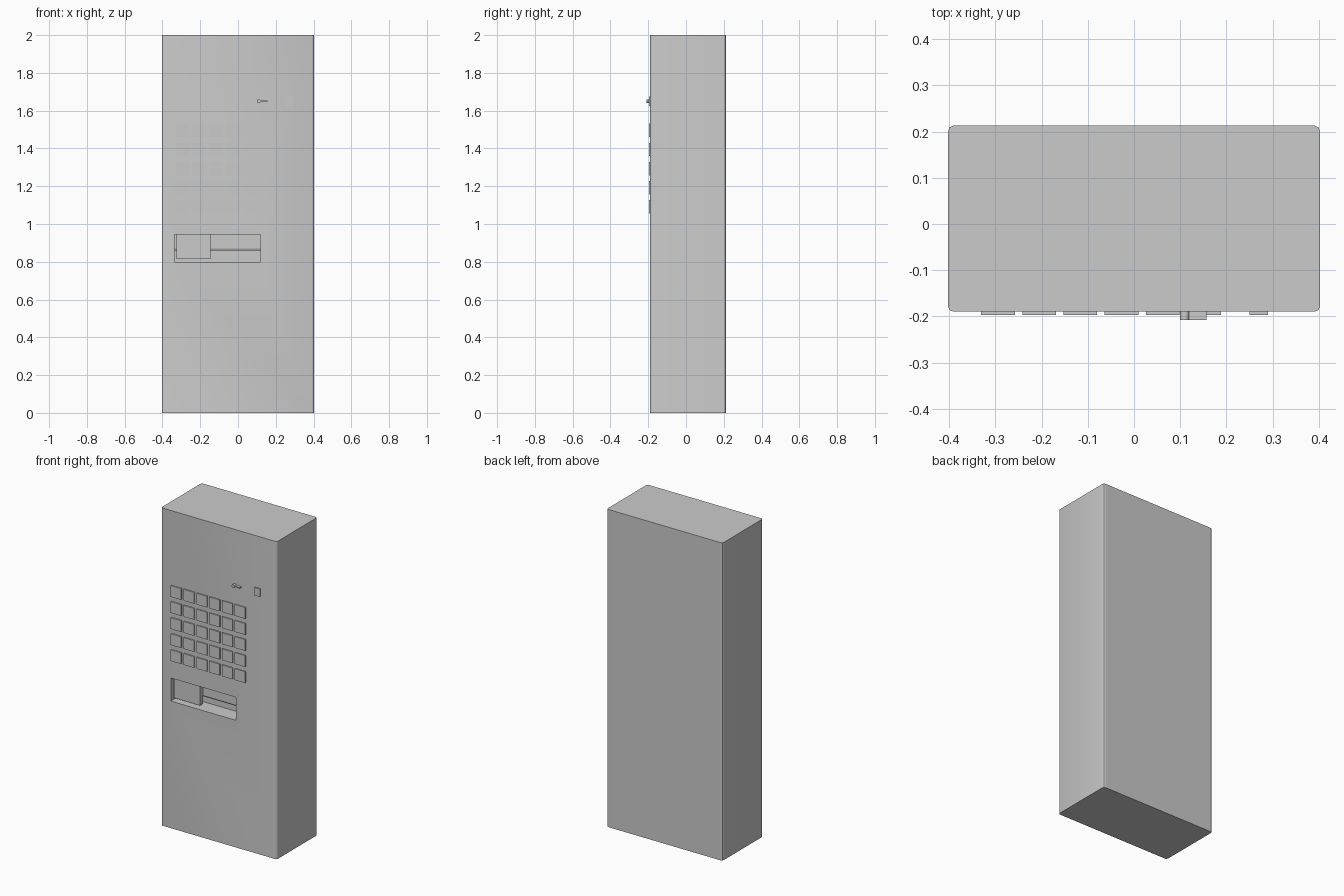
import bpy
import bmesh
from math import radians, pi
from mathutils import Matrix

cube = bpy.data.objects.get("Cube")
if cube:
    bpy.data.objects.remove(cube, do_unlink=True)

grey = bpy.data.materials.new("plain_grey")
grey.use_nodes = True
grey.diffuse_color = (0.6, 0.6, 0.6, 1)
grey.node_tree.nodes["Principled BSDF"].inputs["Base Color"].default_value = (0.6, 0.6, 0.6, 1)


def finish(name, bm):
    bmesh.ops.recalc_face_normals(bm, faces=bm.faces)
    mesh = bpy.data.meshes.new(name)
    bm.to_mesh(mesh)
    bm.free()
    mesh.materials.append(grey)
    obj = bpy.data.objects.new(name, mesh)
    bpy.context.collection.objects.link(obj)
    return obj


def add_box(bm, xs, ys, zs):
    lo, hi = zip(xs, ys, zs)
    verts = bmesh.ops.create_cube(bm, size=1)["verts"]
    for v in verts:
        v.co = [l + (c + 0.5) * (h - l) for c, l, h in zip(v.co, lo, hi)]


def box(name, xs, ys, zs):
    bm = bmesh.new()
    add_box(bm, xs, ys, zs)
    return finish(name, bm)


def extrude(name, outline, offset):
    bm = bmesh.new()
    face = bm.faces.new([bm.verts.new(p) for p in outline])
    made = bmesh.ops.extrude_face_region(bm, geom=[face])["geom"]
    bmesh.ops.translate(bm, vec=offset,
                        verts=[g for g in made if isinstance(g, bmesh.types.BMVert)])
    return finish(name, bm)


HALF, FRONT, SEAM, BACK = 0.403, -0.19, 0.2, 0.213

# Cabinet with softened vertical front edges
c = 0.012
right_edge = [(HALF - c, FRONT), (HALF - c * 0.3, FRONT + c * 0.3), (HALF, FRONT + c), (HALF, SEAM)]
outline = right_edge + [(-x, y) for x, y in reversed(right_edge)]
cabinet = extrude("cabinet", [(x, y, 0) for x, y in outline], (0, 0, 2))

# Delivery recess cut into the cabinet
cutter = box("recess_cutter", (-0.335, 0.12), (-0.3, -0.09), (0.80, 0.945))
cutter.hide_render = True
cut = cabinet.modifiers.new("recess", "BOOLEAN")
cut.object = cutter
cut.solver = "EXACT"
bpy.context.view_layer.objects.active = cabinet
cabinet.select_set(True)
bpy.ops.object.modifier_apply(modifier=cut.name)
bpy.data.objects.remove(cutter, do_unlink=True)
bpy.ops.object.shade_smooth_by_angle(angle=radians(50))

# Back panel with softened outer edges
right_edge = [(HALF, SEAM), (HALF - c * 0.3, BACK - c * 0.3), (HALF - c, BACK)]
outline = right_edge + [(-x, y) for x, y in reversed(right_edge)]
back_panel = extrude("back_panel", [(x, y, 0) for x, y in outline], (0, 0, 2))

# Hanging flap with a slanted lower lip, and the sliding door before it
extrude("recess_flap", [(-0.335, y, z) for y, z in
                        ((-0.14, 0.945), (-0.14, 0.87), (-0.135, 0.86), (-0.125, 0.86), (-0.125, 0.945))],
        (0.455, 0, 0))
box("recess_door", (-0.325, -0.145), (-0.17, -0.14), (0.815, 0.945))

# Grid of selection buttons
bm = bmesh.new()
for row in range(5):
    for col in range(6):
        x, z = -0.331 + col * 0.0892, 1.056 + row * 0.101
        add_box(bm, (x, x + 0.073), (-0.197, FRONT), (z, z + 0.071))
finish("selection_buttons", bm)

# Coin plate
box("coin_plate", (0.25, 0.29), (-0.197, FRONT), (1.625, 1.675))

# Return lever: round hub and thin arm
bm = bmesh.new()
bmesh.ops.create_cone(bm, cap_ends=True, segments=16, radius1=0.01, radius2=0.01, depth=0.018,
                      matrix=Matrix.Translation((0.11, -0.199, 1.65)) @ Matrix.Rotation(pi / 2, 4, "X"))
add_box(bm, (0.115, 0.157), (-0.208, FRONT), (1.647, 1.653))
finish("return_lever", bm)
